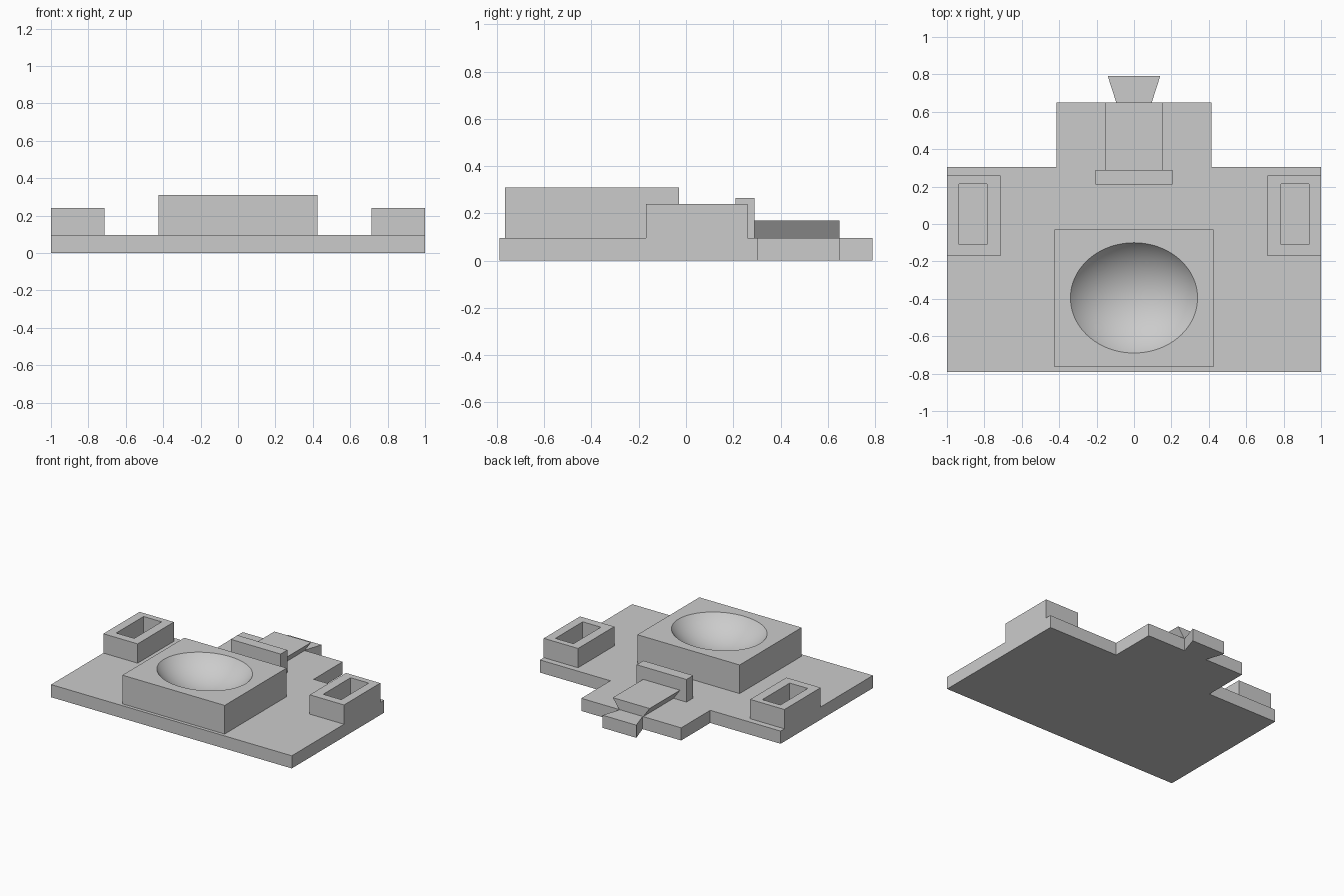
import bpy, bmesh, math
from mathutils import Matrix

default = bpy.data.objects.get("Cube")
if default:
    bpy.data.objects.remove(default, do_unlink=True)

grey = bpy.data.materials.new("light grey")
grey.use_nodes = True
GREY = (0.6, 0.6, 0.6, 1)
grey.diffuse_color = GREY
grey.node_tree.nodes["Principled BSDF"].inputs["Base Color"].default_value = GREY

BASE = 0.095  # top of the base plate


def finish(name, bm):
    bmesh.ops.recalc_face_normals(bm, faces=bm.faces)
    mesh = bpy.data.meshes.new(name)
    bm.to_mesh(mesh)
    bm.free()
    mesh.materials.append(grey)
    ob = bpy.data.objects.new(name, mesh)
    bpy.context.collection.objects.link(ob)
    return ob


def prism(name, points, direction):
    """Extrude a closed 3D outline along a direction."""
    bm = bmesh.new()
    face = bm.faces.new([bm.verts.new(p) for p in points])
    new = bmesh.ops.extrude_face_region(bm, geom=[face], use_keep_orig=True)["geom"]
    verts = [g for g in new if isinstance(g, bmesh.types.BMVert)]
    bmesh.ops.translate(bm, vec=direction, verts=verts)
    return finish(name, bm)


def box(name, x0, x1, y0, y1, z0, z1):
    return prism(name, [(x0, y0, z0), (x1, y0, z0), (x1, y1, z0), (x0, y1, z0)],
                 (0, 0, z1 - z0))


def cut(ob, cutter):
    """Subtract the cutter, then discard it."""
    cutter.hide_render = True
    mod = ob.modifiers.new("cut", 'BOOLEAN')
    mod.operation = 'DIFFERENCE'
    mod.solver = 'EXACT'
    mod.object = cutter
    bpy.context.view_layer.objects.active = ob
    bpy.ops.object.modifier_apply(modifier=mod.name)
    bpy.data.objects.remove(cutter, do_unlink=True)


# Base plate with rear tab and flared key
half = [(1, -0.79), (1, 0.305), (0.415, 0.305), (0.415, 0.65), (0.095, 0.65), (0.14, 0.79)]
outline = half + [(-x, y) for x, y in reversed(half)]
prism("base_plate", [(x, y, 0) for x, y in outline], (0, 0, BASE))

# Central block with a shallow oval dish
TOP, RX, RY, DEPTH = 0.31, 0.34, 0.295, 0.15
block = box("dish_block", -0.425, 0.425, -0.765, -0.03, BASE, TOP)
radius = (RY ** 2 + DEPTH ** 2) / (2 * DEPTH)
bm = bmesh.new()
place = Matrix.Translation((0, -0.395, TOP - DEPTH + radius)) @ Matrix.Diagonal((RX / RY, 1, 1, 1))
bmesh.ops.create_uvsphere(bm, u_segments=96, v_segments=64, radius=radius, matrix=place)
cut(block, finish("dish_cutter", bm))
bpy.ops.object.select_all(action='DESELECT')
block.select_set(True)
bpy.context.view_layer.objects.active = block
bpy.ops.object.shade_smooth_by_angle(angle=math.radians(30))

# Hollow sockets on both sides
for side, sign in (("left", 1), ("right", -1)):
    socket = box(side + "_socket", sign * 0.715, sign, -0.17, 0.26, BASE, 0.24)
    cut(socket, box("socket_cutter", sign * 0.785, sign * 0.935, -0.11, 0.215, 0, 0.4))

# Raised stop and undercut dovetail rail behind it
box("stop_wall", -0.207, 0.207, 0.21, 0.29, BASE, 0.265)
rail = [(-0.1, BASE), (0.1, BASE), (0.153, 0.17), (-0.153, 0.17)]
prism("dovetail_rail", [(x, 0.29, z) for x, z in rail], (0, 0.36, 0))
